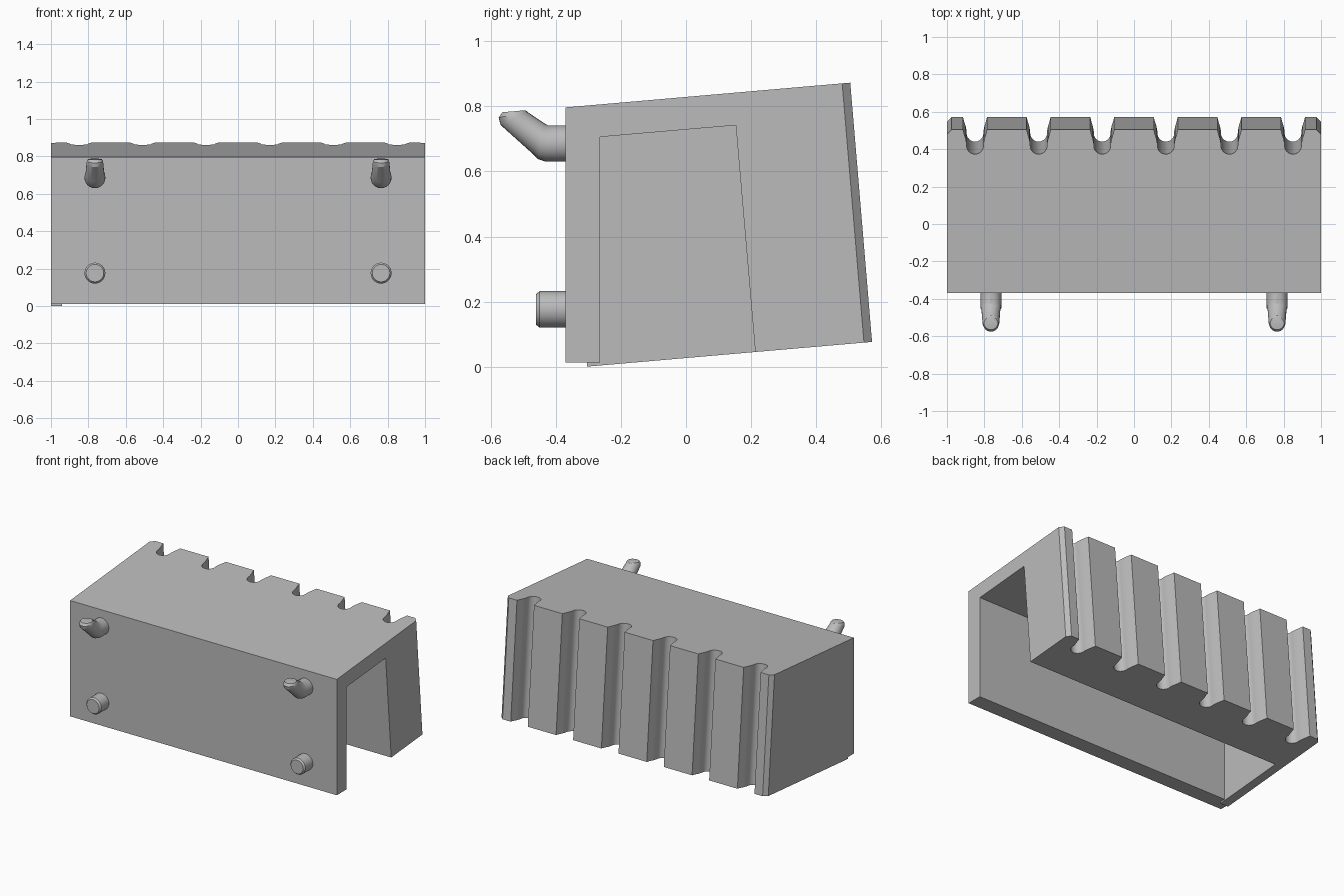
import bpy, bmesh, math
from mathutils import Vector

default = bpy.data.objects.get("Cube")
if default:
    bpy.data.objects.remove(default, do_unlink=True)

GROUND = Vector((0, 0, -0.005))

grey = bpy.data.materials.new("plain grey")
grey.use_nodes = True
grey.diffuse_color = (0.5, 0.5, 0.5, 1)
grey.node_tree.nodes["Principled BSDF"].inputs["Base Color"].default_value = (0.5, 0.5, 0.5, 1)


def loft(name, rings):
    """Skin a closed solid through equal-length rings of points."""
    bm = bmesh.new()
    loops = [[bm.verts.new(Vector(p) + GROUND) for p in ring] for ring in rings]
    n = len(loops[0])
    for a, b in zip(loops, loops[1:]):
        for i in range(n):
            bm.faces.new((a[i], a[(i + 1) % n], b[(i + 1) % n], b[i]))
    bm.faces.new(loops[0])
    bm.faces.new(loops[-1])
    bmesh.ops.recalc_face_normals(bm, faces=bm.faces)
    mesh = bpy.data.meshes.new(name)
    bm.to_mesh(mesh)
    bm.free()
    obj = bpy.data.objects.new(name, mesh)
    bpy.context.collection.objects.link(obj)
    mesh.materials.append(grey)
    return obj


def activate(obj):
    bpy.ops.object.select_all(action='DESELECT')
    obj.select_set(True)
    bpy.context.view_layer.objects.active = obj


def smooth(obj):
    activate(obj)
    bpy.ops.object.shade_smooth_by_angle(angle=math.radians(30))


def extrude_x(name, profile, x0, x1):
    return loft(name, [[(x, y, z) for y, z in profile] for x in (x0, x1)])


# Hollow body: front plate, sloping roof and thick leaning back
body = extrude_x("body", [(-0.37, 0.802), (0.505, 0.878), (0.572, 0.081), (0.213, 0.05),
                          (0.153, 0.747), (-0.265, 0.711), (-0.265, 0.017), (-0.37, 0.017)], -1, 1)

# Closed end wall, dipping slightly below the front plate
extrude_x("end_wall", [(-0.265, 0.711), (-0.265, 0.017), (-0.305, 0.017), (-0.305, 0.005),
                       (0.213, 0.05), (0.153, 0.747)], -1, -0.94)

# Directions along and into the leaning back face
back_foot = Vector((0, 0.572, 0.081))
up = Vector((0, -0.067, 0.797)).normalized()
inward = Vector((0, -up.z, up.y))


def cut_back(plan):
    """Cut a plan shape of (x, depth) along the whole back."""
    cutter = loft("cutter", [[back_foot + Vector((x, 0, 0)) + inward * d + up * t for x, d in plan]
                             for t in (-0.2, 1.0)])
    cutter.hide_render = True
    mod = body.modifiers.new("cut", 'BOOLEAN')
    mod.operation, mod.solver, mod.object = 'DIFFERENCE', 'EXACT', cutter
    activate(body)
    bpy.ops.object.modifier_apply(modifier=mod.name)
    bpy.data.objects.remove(cutter, do_unlink=True)


# Round-bottomed grooves with flared lips
lip = [(0.066, -0.05), (0.064, 0), (0.058, 0.025), (0.05, 0.05), (0.045, 0.075)]
bottom = [(0.045 * math.cos(a), 0.087 + 0.045 * math.sin(a))
          for a in (math.pi * i / 12 for i in range(13))]
groove = lip + bottom + [(-x, d) for x, d in reversed(lip)]
for i in range(6):
    centre = -0.85 + 0.34 * i
    cut_back([(centre + x, d) for x, d in groove])

# Bevelled outer corners of the back
for side in (-1, 1):
    cut_back([(side * 0.975, 0), (side * 0.975, -0.05), (side * 1.05, -0.05),
              (side * 1.05, 0.025), (side, 0.025)])
smooth(body)


def peg(name, x, sections):
    """Round peg from sections of (top point, bottom point, half width) in y and z."""
    rings = []
    for (ty, tz), (by, bz), half in sections:
        ring = []
        for i in range(24):
            a = math.tau * i / 24
            k = math.sin(a) / 2
            ring.append((x + half * math.cos(a), (ty + by) / 2 + k * (ty - by),
                         (tz + bz) / 2 + k * (tz - bz)))
        rings.append(ring)
    smooth(loft(name, rings))


# Bent upper hooks and straight lower studs
hook = [((-0.36, 0.747), (-0.36, 0.635), 0.056),
        ((-0.425, 0.747), (-0.43, 0.635), 0.056),
        ((-0.435, 0.753), (-0.455, 0.643), 0.055),
        ((-0.45, 0.763), (-0.48, 0.667), 0.05),
        ((-0.486, 0.787), (-0.57, 0.748), 0.045),
        ((-0.488, 0.79), (-0.576, 0.77), 0.043),
        ((-0.496, 0.793), (-0.565, 0.787), 0.037)]
stud = [((y, 0.181 + r), (y, 0.181 - r), r) for y, r in ((-0.36, 0.056), (-0.45, 0.056), (-0.461, 0.047))]
for label, x in (("left", 0.765), ("right", -0.765)):
    peg(label + "_hook", x, hook)
    peg(label + "_stud", x, stud)
